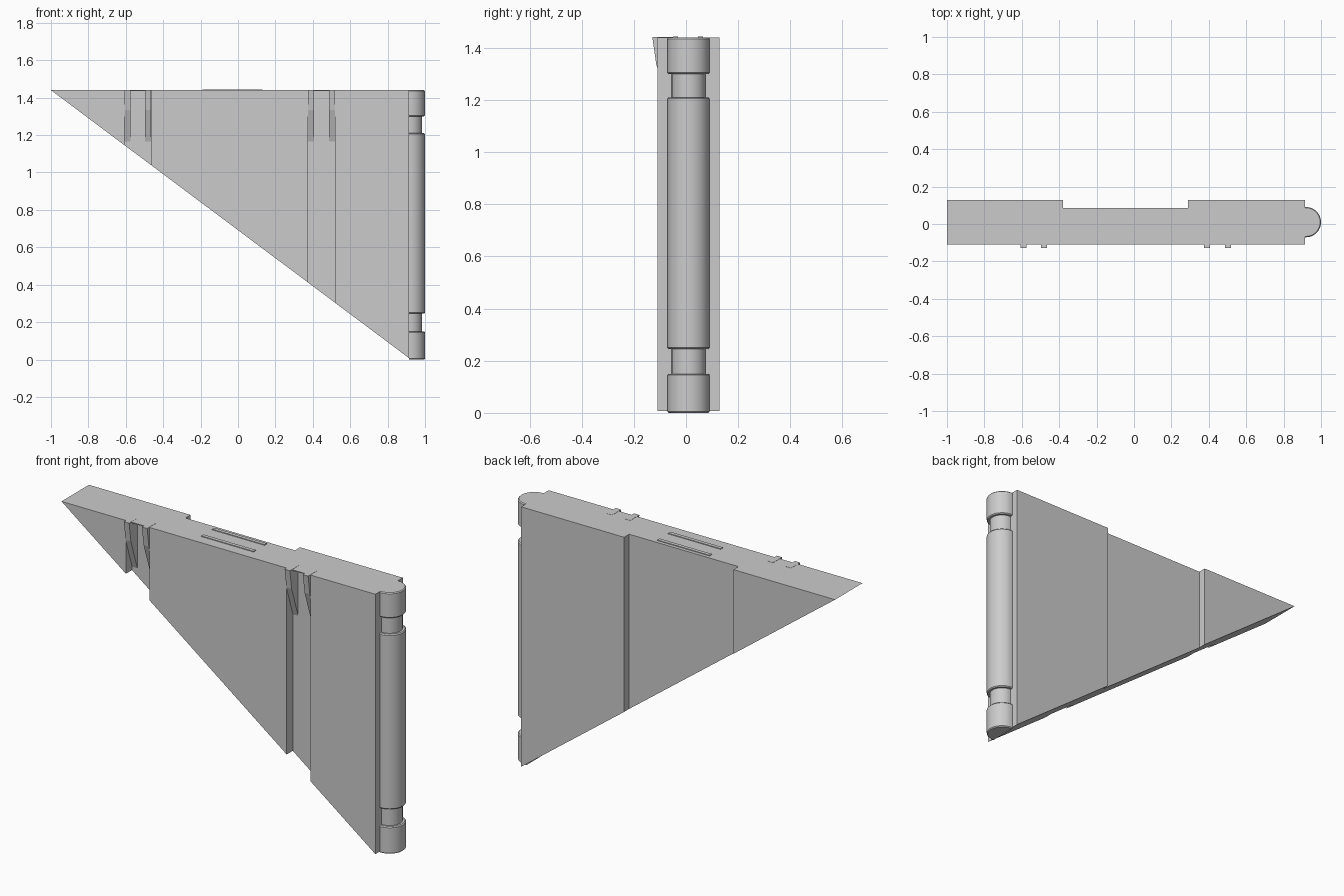
import bpy, bmesh
from math import sin, cos, pi
from mathutils import Vector

if "Cube" in bpy.data.objects:
    bpy.data.objects.remove(bpy.data.objects["Cube"])

TOP = 1.44
FRONT, BACK = -0.11, 0.129
FLOOR = -0.057                      # depth of the front channels
CHANNELS = [(-0.607, -0.463), (0.374, 0.519)]


def finish(bm, name):
    bmesh.ops.recalc_face_normals(bm, faces=bm.faces)
    mesh = bpy.data.meshes.new(name)
    bm.to_mesh(mesh)
    bm.free()
    ob = bpy.data.objects.new(name, mesh)
    bpy.context.collection.objects.link(ob)
    return ob


def prism(points, offset):
    """Extrude a planar outline along an offset vector."""
    bm = bmesh.new()
    face = bm.faces.new([bm.verts.new(p) for p in points])
    res = bmesh.ops.extrude_face_region(bm, geom=[face], use_keep_orig=True)
    verts = [g for g in res["geom"] if isinstance(g, bmesh.types.BMVert)]
    bmesh.ops.translate(bm, verts=verts, vec=offset)
    return bm


def box(name, x0, x1, y0, y1, z0, z1):
    pts = [(x0, y0, z0), (x1, y0, z0), (x1, y1, z0), (x0, y1, z0)]
    return finish(prism(pts, (0, 0, z1 - z0)), name)


# Fin panel: notched plan outline, extruded up and cut along the diagonal
outline = [(-1.1, FRONT)]
for a, b in CHANNELS:
    outline += [(a, FRONT), (a, FLOOR), (b, FLOOR), (b, FRONT)]
outline += [(0.915, FRONT), (0.915, BACK), (0.288, BACK), (0.288, 0.085),
            (-0.38, 0.085), (-0.38, BACK), (-1.1, BACK)]
bm = prism([(x, y, -0.2) for x, y in outline], (0, 0, TOP + 0.2))
cut = bmesh.ops.bisect_plane(
    bm, geom=bm.verts[:] + bm.edges[:] + bm.faces[:],
    plane_co=Vector((-1, 0, TOP)), plane_no=Vector((-1.433, 0, -1.915)).normalized(),
    clear_outer=True)
edges = [g for g in cut["geom_cut"] if isinstance(g, bmesh.types.BMEdge)]
bmesh.ops.holes_fill(bm, edges=edges, sides=0)
finish(bm, "fin_panel")

# Channel caps and tapered clips
clip = [(-0.129, TOP + 0.001), (-0.114, 1.335), (FLOOR, 1.165), (-0.05, 1.165), (-0.05, TOP + 0.001)]
for i, (a, b) in enumerate(CHANNELS):
    box(f"channel_cap_{i}", a, b, FRONT, FLOOR, TOP - 0.005, TOP)
    for j, x in enumerate((a + 0.001, b - 0.033)):
        finish(prism([(x, y, z) for y, z in clip], (0.032, 0, 0)), f"clip_{i}_{j}")

# Low ridges on the top edge
for i, y in enumerate((-0.04, 0.056)):
    box(f"top_ridge_{i}", -0.19, 0.13, y - 0.01, y + 0.01, TOP - 0.002, TOP + 0.004)

# Half-round hinge with two necks, built as stacked half rings
R, N, C = 0.081, 0.065, 0.005
profile = [(R - C, 0), (R, C), (R, 0.15 - C), (R - C, 0.15), (N, 0.15), (N, 0.245),
           (R - C, 0.245), (R, 0.245 + C), (R, 1.21 - C), (R - C, 1.21), (N, 1.21),
           (N, 1.3), (R - C, 1.3), (R, 1.3 + C), (R, TOP - C), (R - C, TOP)]
bm = bmesh.new()
SEG = 24
rings = []
for r, z in profile:
    arc = [(0.919 + r * cos(t), 0.01 + r * sin(t), z)
           for t in (-pi / 2 + pi * k / SEG for k in range(SEG + 1))]
    arc = [(0.913, 0.01 - r, z)] + arc + [(0.913, 0.01 + r, z)]
    rings.append([bm.verts.new(p) for p in arc])
for lo, hi in zip(rings, rings[1:]):
    n = len(lo)
    for k in range(n):
        bm.faces.new((lo[k], lo[(k + 1) % n], hi[(k + 1) % n], hi[k]))
bm.faces.new(rings[0])
bm.faces.new(rings[-1])
hinge = finish(bm, "hinge_barrel")
bpy.context.view_layer.objects.active = hinge
hinge.select_set(True)
bpy.ops.object.shade_smooth_by_angle()
